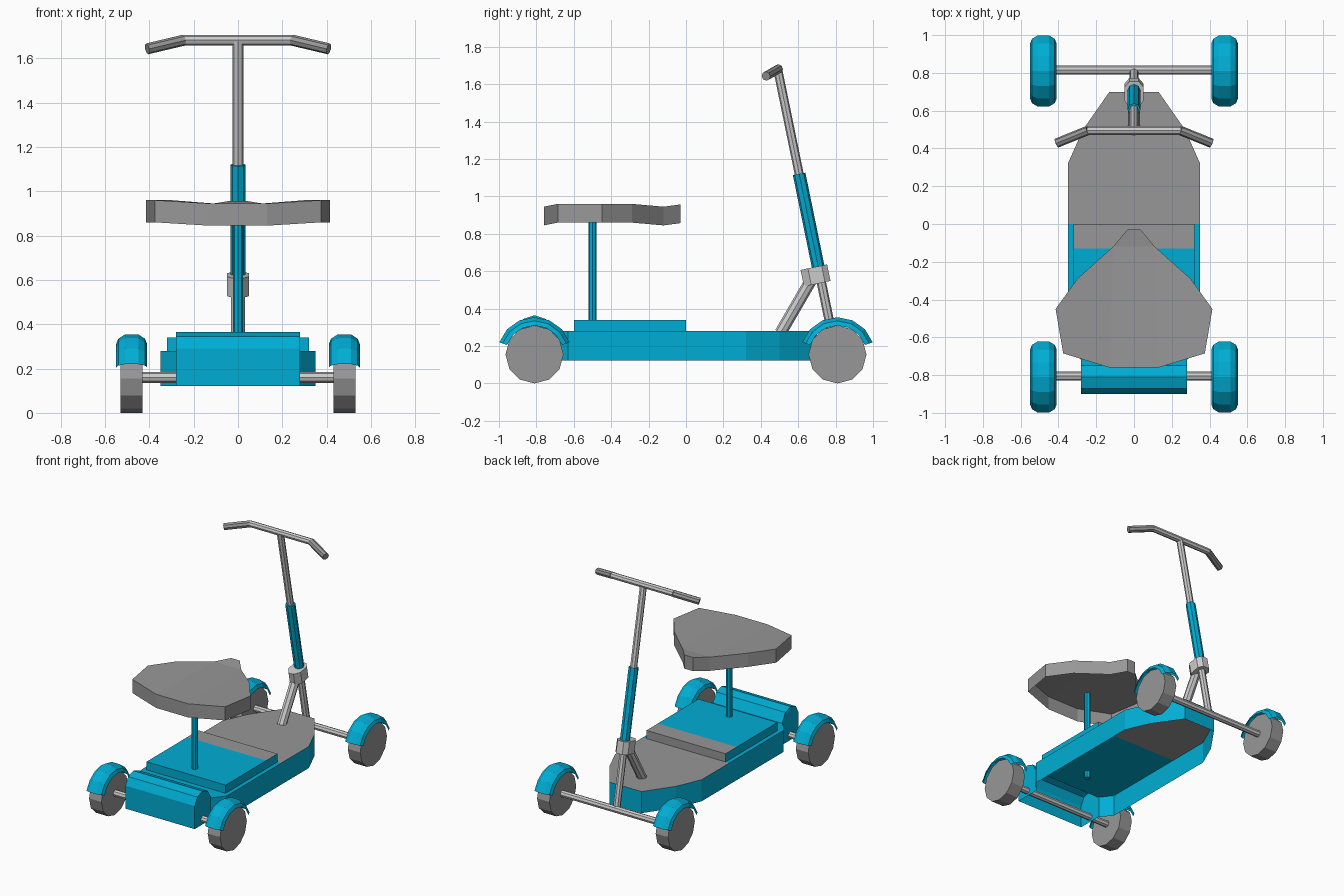
import bpy, bmesh, math
from mathutils import Vector

if "Cube" in bpy.data.objects:
    bpy.data.objects.remove(bpy.data.objects["Cube"])


def material(name, r, g, b):
    m = bpy.data.materials.new(name)
    m.diffuse_color = (r, g, b, 1)
    m.use_nodes = True
    m.node_tree.nodes["Principled BSDF"].inputs["Base Color"].default_value = m.diffuse_color
    return m


teal = material("teal", 0.0, 0.42, 0.66)
dark = material("dark_grey", 0.31, 0.31, 0.31)


def mesh_object(name, verts, faces, mat=None):
    me = bpy.data.meshes.new(name)
    me.from_pydata(verts, [], faces)
    bm = bmesh.new()
    bm.from_mesh(me)
    bmesh.ops.recalc_face_normals(bm, faces=bm.faces)
    bm.to_mesh(me)
    bm.free()
    if mat:
        me.materials.append(mat)
    ob = bpy.data.objects.new(name, me)
    bpy.context.collection.objects.link(ob)
    return ob


def tube(name, points, r, mat=None):
    # eight-sided capped rod along a path
    cu = bpy.data.curves.new(name, 'CURVE')
    cu.dimensions = '3D'
    cu.bevel_depth = r
    cu.bevel_resolution = 2
    cu.use_fill_caps = True
    sp = cu.splines.new('POLY')
    sp.points.add(len(points) - 1)
    for p, co in zip(sp.points, points):
        p.co = (*co, 1)
    sp.use_smooth = False
    if mat:
        cu.materials.append(mat)
    ob = bpy.data.objects.new(name, cu)
    bpy.context.collection.objects.link(ob)
    return ob


def shell(name, top, h, walls, mat, caps=None):
    # top face(s) with hanging walls on the listed edges, open underneath
    n = len(top)
    verts = top + [(x, y, z - h) for x, y, z in top]
    faces = list(caps) if caps else [tuple(range(n))]
    for i in walls:
        j = (i + 1) % n
        faces.append((i, j, j + n, i + n))
    return mesh_object(name, verts, faces, mat)


def prism(name, a, b, mat=None):
    # closed solid between two matching rings
    n = len(a)
    faces = [tuple(range(n)), tuple(range(n, 2 * n))]
    faces += [(k, (k + 1) % n, (k + 1) % n + n, k + n) for k in range(n)]
    return mesh_object(name, a + b, faces, mat)


def mirrored(half):
    return half + [(-x, *r) for x, *r in reversed(half)]


def paint(ob, mat, test):
    ob.data.materials.append(mat)
    for p in ob.data.polygons:
        if test(p):
            p.material_index = 1


# deck: open-bottomed tray, teal at the seat end, grey foot area with teal walls
rear = mirrored([(.28, -.72, .28), (.35, -.63, .28), (.35, 0, .28)])
shell("deck_rear", rear, .158, [0, 1, 3, 4], teal)
front = mirrored([(.35, 0, .28), (.35, .32, .28), (.27, .5, .28), (.13, .7, .28)])
pad = shell("deck_front", front, .158, range(7), dark)
paint(pad, teal, lambda p: abs(p.normal.z) < .5)

# raised plate below the seat: teal, with a grey strip over its leading edge
plate = shell("seat_plate", mirrored([(.32, -.6, .34), (.32, -.13, .34), (.32, 0, .34)]), .06, range(6), teal,
              [(0, 1, 4, 5), (1, 2, 3, 4)])
paint(plate, dark, lambda p: p.center.y > -.1 and abs(p.normal.x) < .5)

# end housing with a rounded top
prof = [(-.9, .122), (-.9, .29), (-.87, .345), (-.81, .365), (-.75, .345), (-.71, .28), (-.71, .122)]
n = len(prof)
hv = [(s * .28, y, z) for s in (-1, 1) for y, z in prof]
hf = [(i, i + 1, i + 1 + n, i + n) for i in range(n - 2)]
hf += [tuple(range(n)), tuple(range(n, 2 * n))]
mesh_object("end_housing", hv, hf, teal)

# seat and post
seat = mirrored([(.13, -.76, .945), (.375, -.685, .96), (.415, -.45, .96), (.3, -.29, .96),
                 (.11, -.12, .945), (.035, -.03, .957)])
shell("seat", seat, .1, range(12), dark,
      [(0, 4, 7, 11), (4, 5, 6, 7), (0, 1, 2, 3, 4), (7, 8, 9, 10, 11)])
tube("seat_post", [(0, -.5, .23), (0, -.5, .9)], .022, teal)

# wheels, fenders and axles
for label, y0 in (("front", -.81), ("back", .81)):
    tube(label + "_axle", [(-.44, y0 + .005, .16), (.44, y0 + .005, .16)], .024)
    for side, x0 in (("left", -.48), ("right", .48)):
        ring = [(y0 + .155 * math.sin(k * math.pi / 6), .155 - .155 * math.cos(k * math.pi / 6))
                for k in range(12)]
        prism(f"{label}_{side}_wheel", [(x0 - .05, y, z) for y, z in ring],
              [(x0 + .05, y, z) for y, z in ring], dark)
        # arched cross-section swept round the wheel
        section = [(-.07, .155), (-.06, .18), (-.03, .199), (.03, .199), (.06, .18), (.07, .155)]
        fv, ff, m = [], [], len(section)
        for k in range(7):
            a = math.radians(19 + 142 * k / 6)
            fv += [(x0 + dx, y0 + r * math.cos(a), .155 + r * math.sin(a)) for dx, r in section]
        for k in range(6):
            for i in range(m - 1):
                b = k * m + i
                ff.append((b, b + 1, b + 1 + m, b + m))
        mesh_object(f"{label}_{side}_fender", fv, ff, teal)


# steering column
def column(z):
    return Vector((0, .605 - (z - 1.12) * .205, z))


tube("column_lower", [column(.16), column(.62)], .025)
tube("column_sleeve", [column(.56), column(1.12)], .034, teal)
tube("column_upper", [column(1.1), column(1.68)], .024)
tube("brace", [(0, .505, .27), (0, .685, .58)], .032)
tube("handlebar", [(-.25, .495, 1.682), (.25, .495, 1.682)], .023)
for side, s in (("left", -1), ("right", 1)):
    tube(side + "_grip", [(s * .245, .495, 1.682), (s * .41, .428, 1.643)], .025, dark)

# clamp joining brace and column
foot = mirrored([(.02, -.075), (.05, -.035), (.05, .04), (.025, .07)])
axis = Vector((0, -.205, 1)).normalized()
across = Vector((0, axis.z, -axis.y))
mid = Vector((0, .695, .578))
low, high = ([tuple(mid + Vector((x, 0, 0)) + across * v + axis * h) for x, v in foot] for h in (-.045, .045))
prism("column_clamp", low, high)
